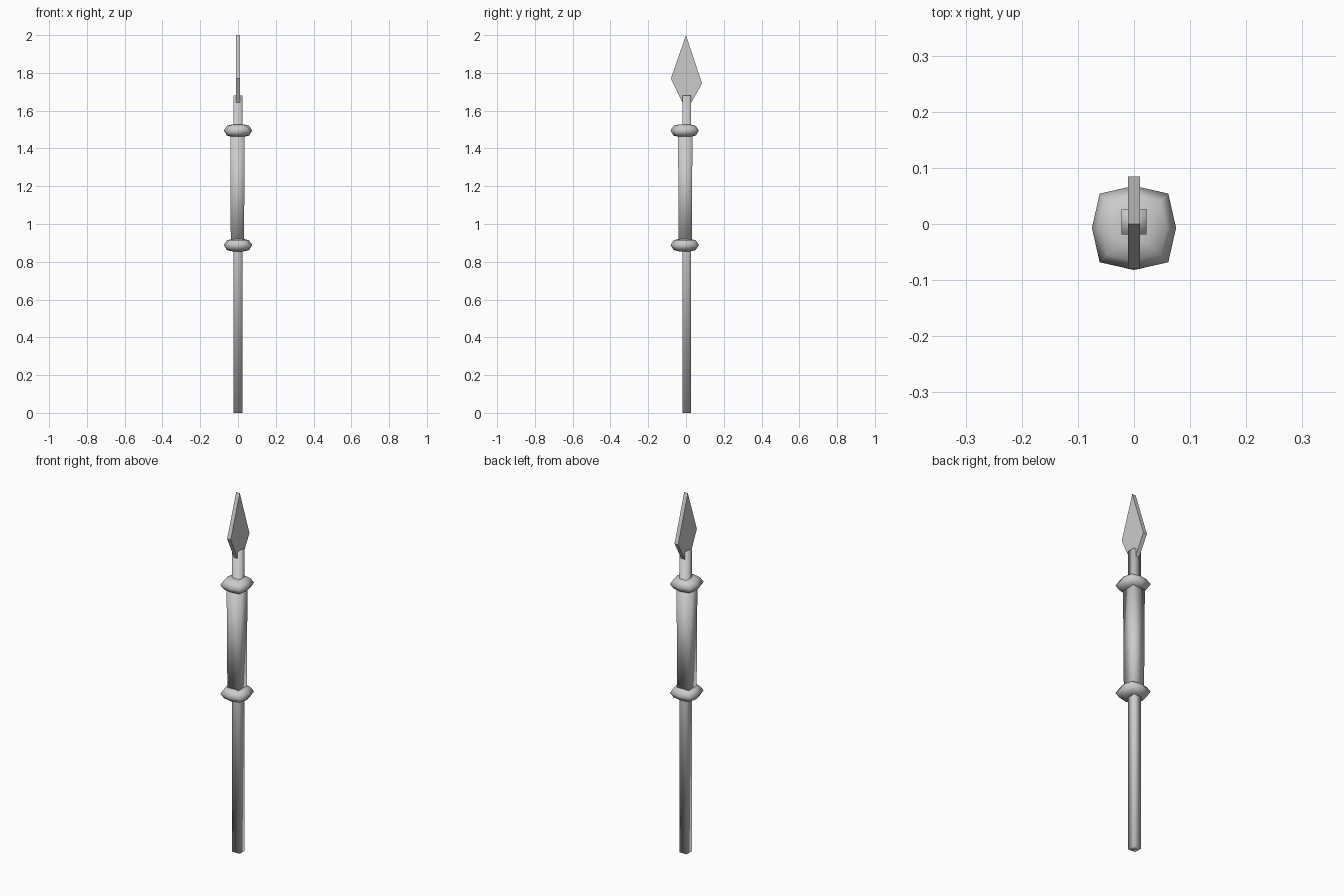
import bpy
import bmesh
import math

if "Cube" in bpy.data.objects:
    bpy.data.objects.remove(bpy.data.objects["Cube"])


def finish(name, bm, smooth=True, angle=50):
    """Turn a bmesh into a named object with outward normals."""
    bmesh.ops.recalc_face_normals(bm, faces=bm.faces)
    mesh = bpy.data.meshes.new(name)
    bm.to_mesh(mesh)
    bm.free()
    obj = bpy.data.objects.new(name, mesh)
    bpy.context.collection.objects.link(obj)
    if smooth:
        bpy.ops.object.select_all(action='DESELECT')
        bpy.context.view_layer.objects.active = obj
        obj.select_set(True)
        bpy.ops.object.shade_smooth_by_angle(angle=math.radians(angle))
    return obj


def loft(name, rings, angle=100):
    """Skin a stack of equal-length point rings and close both ends."""
    bm = bmesh.new()
    loops = [[bm.verts.new(p) for p in ring] for ring in rings]
    n = len(loops[0])
    for a, b in zip(loops, loops[1:]):
        for i in range(n):
            j = (i + 1) % n
            bm.faces.new((a[i], a[j], b[j], b[i]))
    for loop in (loops[0], loops[-1]):
        bm.faces.new(loop)
    return finish(name, bm, angle=angle)


def square(x, y, z, half):
    return [(x + sx * half, y + sy * half, z)
            for sx, sy in ((-1, -1), (1, -1), (1, 1), (-1, 1))]


def rounded_square(y, z, scale):
    """Eight points: side middles bulge a little past the corners."""
    pts = []
    for i in range(8):
        a = i * math.pi / 4
        r = (0.075 if i % 2 == 0 else 0.0865) * scale
        pts.append((r * math.cos(a), y + r * math.sin(a), z))
    return pts


# Square pole and thicker square grip
loft("shaft", [square(0, 0.004, 0, 0.0225), square(0, 0.004, 1.68, 0.0225)])
loft("grip", [square(-0.003, -0.004, 0.88, 0.035),
              square(-0.003, -0.004, 1.49, 0.038)])

# Bulging collars at both ends of the grip
for name, z in (("lower_collar", 0.888), ("upper_collar", 1.494)):
    levels = ((-0.033, 0.4), (-0.026, 0.78), (0, 1), (0.026, 0.78), (0.033, 0.4))
    loft(name, [rounded_square(-0.007, z + dz, s) for dz, s in levels])

# Flat kite-shaped blade, slightly tilted
outline = [(0.0, 2.0), (-0.08, 1.77), (-0.015, 1.635),
           (0.018, 1.625), (0.085, 1.745)]
loft("blade", [[(x, y, z) for y, z in outline] for x in (-0.011, 0.011)],
     angle=30)
